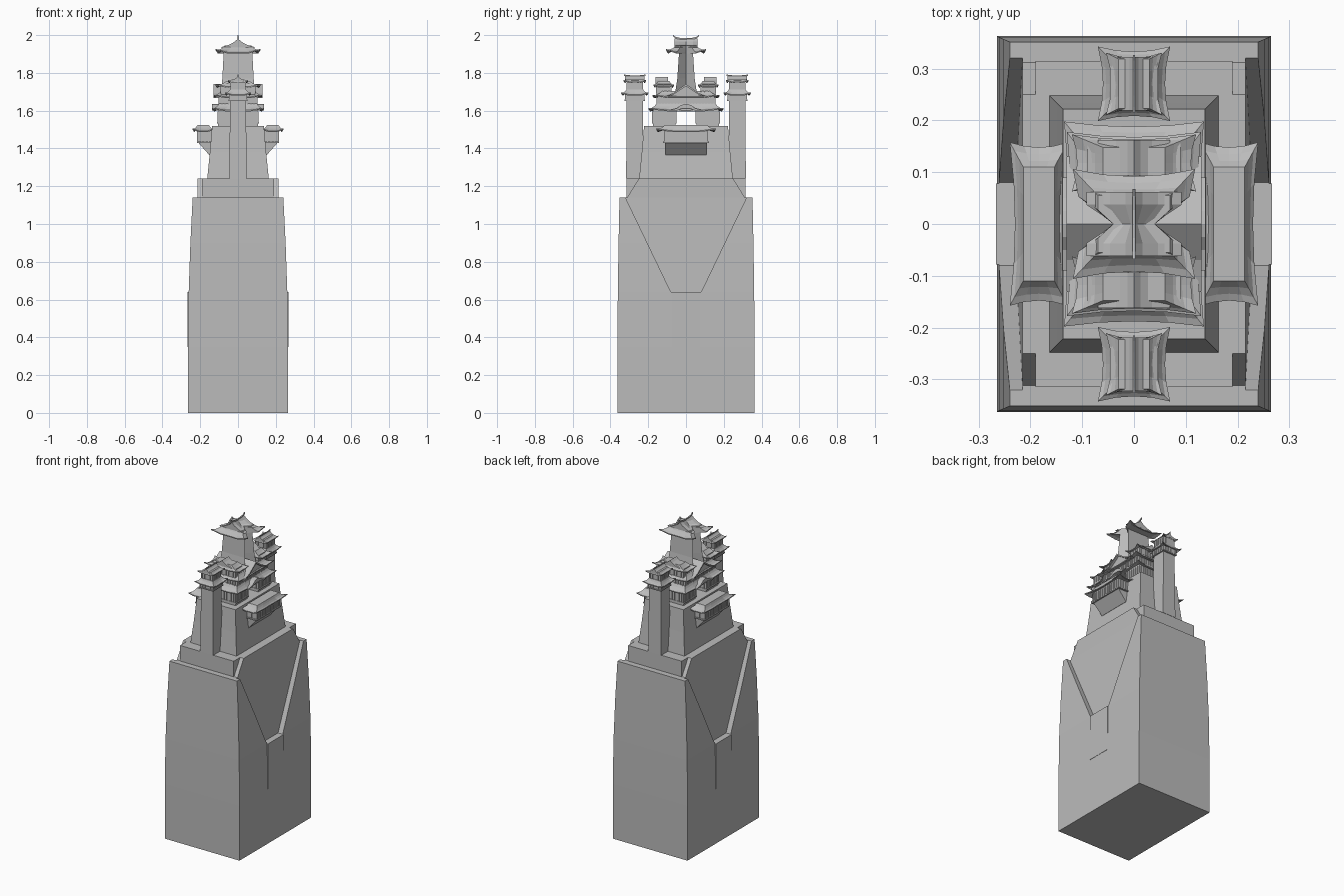
import bpy, bmesh

if "Cube" in bpy.data.objects:
    bpy.data.objects.remove(bpy.data.objects["Cube"], do_unlink=True)

GREY = (0.5, 0.5, 0.5, 1)
stone = bpy.data.materials.new("plain grey")
stone.use_nodes = True
stone.diffuse_color = GREY
stone.node_tree.nodes["Principled BSDF"].inputs["Base Color"].default_value = GREY


def loft(name, rings):
    """Skin a stack of equal-length rings and cap both ends."""
    bm = bmesh.new()
    rows = [[bm.verts.new(p) for p in ring] for ring in rings]
    n = len(rows[0])
    for a, b in zip(rows, rows[1:]):
        for i in range(n):
            j = (i + 1) % n
            bm.faces.new((a[i], a[j], b[j], b[i]))
    bm.faces.new(rows[0][::-1])
    bm.faces.new(rows[-1])
    bmesh.ops.remove_doubles(bm, verts=bm.verts, dist=1e-5)
    bmesh.ops.recalc_face_normals(bm, faces=bm.faces)
    me = bpy.data.meshes.new(name)
    bm.to_mesh(me)
    bm.free()
    me.materials.append(stone)
    ob = bpy.data.objects.new(name, me)
    bpy.context.collection.objects.link(ob)
    return ob


def rect(hx, hy, z, cx=0, cy=0):
    return [(cx + sx * hx, cy + sy * hy, z) for sx, sy in ((-1, -1), (1, -1), (1, 1), (-1, 1))]


def tower(name, sections, cx=0, cy=0):
    """Rectangular tapering block from (half x, half y, z) sections."""
    return loft(name, [rect(*s, cx, cy) for s in sections])


def prism(name, profile, x0, x1):
    """Profile of (y, z) points pushed along x."""
    return loft(name, [[(x, y, z) for y, z in profile] for x in (x0, x1)])


def roof_ring(hx, hy, z, lift, bow, cx, cy, notch):
    """Rectangle whose corners sweep up and whose sides bow in."""
    ring = []
    for side in range(4):
        for t in (-1, -.5, 0, .5):
            b = bow * (1 - t * t)
            x, y = ((t * hx, b - hy), (hx - b, t * hy), (-t * hx, hy - b), (b - hx, -t * hy))[side]
            if notch and side % 2 and t == 0:
                x = max(-notch, min(notch, x))
            ring.append((cx + x, cy + y, z + lift * t ** 4))
    return ring


def roof(name, eave, top, z0, z1, cx=0, cy=0, lift=.012, bow=.01, notch=0):
    """Concave hipped roof with a thin eave edge."""
    (ex, ey), (tx, ty) = eave, top
    ux, uy = ex * .75, ey * .75
    specs = [(ux, uy, z0 + .004, 0, 0), (ex, ey, z0 - .006, lift, bow), (ex, ey, z0, lift, bow)]
    for f, h in ((.35, .2), (.7, .55), (1, 1)):
        specs.append((ex + (tx - ex) * f, ey + (ty - ey) * f, z0 + (z1 - z0) * h,
                      lift * (1 - f) ** 2, bow * (1 - f)))
    return loft(name, [roof_ring(*s, cx, cy, notch) for s in specs])


def gable(name, half, length, z0, z1, cy=0, waist=None):
    """Curved gable with its ridge along y, optionally pinched in the middle."""
    rings = []
    for k in (-1, -.6, 0, .6, 1):
        w = waist if waist and k == 0 else half
        shape = [(-1, 0), (-.5, .3), (-.18, .65), (0, 1), (.18, .65), (.5, .3), (1, 0)]
        rings.append([(w * x, cy + k * length, z0 + (z1 - z0) * h) for x, h in shape])
    return loft(name, rings)


def ridge(name, length, z, rise, cy=0, w=.003):
    """Ridge beam with upturned ends."""
    return loft(name, [[(-w, cy + k * length, z + rise * k ** 4 - .008),
                        (w, cy + k * length, z + rise * k ** 4 - .008),
                        (w, cy + k * length, z + rise * k ** 4),
                        (-w, cy + k * length, z + rise * k ** 4)]
                       for k in (-1, -.8, -.4, 0, .4, .8, 1)])


def posts(name, hx, hy, z0, z1, cx=0, cy=0, step=.016):
    """Row of narrow window posts around a rectangular storey."""
    bm = bmesh.new()
    spots = []
    for s in (-1, 1):
        nx, ny = int(2 * hx / step), int(2 * hy / step)
        spots += [(-hx + 2 * hx * i / nx, s * hy) for i in range(nx + 1)]
        spots += [(s * hx, -hy + 2 * hy * i / ny) for i in range(1, ny)]
    for x, y in spots:
        cube = bmesh.ops.create_cube(bm, size=1)["verts"]
        bmesh.ops.scale(bm, vec=(.005, .005, z1 - z0), verts=cube)
        bmesh.ops.translate(bm, vec=(cx + x, cy + y, (z0 + z1) / 2), verts=cube)
    me = bpy.data.meshes.new(name)
    bm.to_mesh(me)
    bm.free()
    me.materials.append(stone)
    bpy.context.collection.objects.link(bpy.data.objects.new(name, me))


# Tall cliff with a V-shaped recess cut into each flank
cliff = tower("cliff", [(.265, .363, 0), (.265, .363, .35), (.261, .361, .64),
                        (.252, .357, .9), (.24, .352, 1.14)])
for s, side in ((1, "left"), (-1, "right")):
    vee = [(-.08, .64), (.08, .64), (.335, 1.17), (-.335, 1.17)]
    inner = [(s * (.228 - .026 * (z - .64)), y, z) for y, z in vee]
    cutter = loft(side + "_recess_cutter", [inner, [(s * .4, y, z) for y, z in vee]])
    cutter.hide_render = True
    cutter.hide_set(True)
    cut = cliff.modifiers.new(side + " recess", "BOOLEAN")
    cut.operation, cut.solver, cut.object = "DIFFERENCE", "EXACT", cutter
    prism(side + "_recess_ledge", [(-.078, .35), (.078, .35), (.078, .64), (-.078, .64)],
          s * .22, s * .267)

# Terrace and sloping stone base
tower("terrace", [(.19, .315, 1.1), (.19, .315, 1.24)])
prism("terrace_flanks", [(-.318, 1.13), (.318, 1.13), (.25, 1.24), (-.25, 1.24)], -.215, .215)
tower("stone_base", [(.163, .248, 1.24), (.149, .234, 1.38), (.137, .222, 1.52)])

# Overhanging side galleries
for s, side in ((1, "left"), (-1, "right")):
    loft(side + "_gallery_corbel", [rect(.012, .108, 1.365, s * .14), rect(.035, .112, 1.43, s * .175)])
    tower(side + "_gallery_sill", [(.043, .122, 1.43), (.043, .122, 1.437)], s * .175)
    tower(side + "_gallery_wall", [(.037, .112, 1.435), (.037, .112, 1.5)], s * .175)
    posts(side + "_gallery_posts", .039, .114, 1.437, 1.49, s * .175)
    roof(side + "_gallery_roof", (.056, .158), (.03, .11), 1.493, 1.525, s * .184)

# Slender front and back watchtowers
for s, end in ((1, "back"), (-1, "front")):
    c = s * .271
    tower(end + "_watchtower_shaft", [(.046, .046, 1.24), (.042, .043, 1.66)], cy=c)
    tower(end + "_watchtower_sill", [(.05, .054, 1.652), (.05, .054, 1.658)], cy=c)
    tower(end + "_watchtower_lower_room", [(.045, .048, 1.655), (.045, .048, 1.69)], cy=c)
    posts(end + "_lower_room_posts", .046, .049, 1.658, 1.685, cy=c)
    roof(end + "_watchtower_lower_roof", (.07, .072), (.042, .044), 1.685, 1.712, cy=c)
    tower(end + "_watchtower_upper_room", [(.037, .04, 1.7), (.037, .04, 1.757)], cy=c)
    posts(end + "_upper_room_posts", .038, .041, 1.71, 1.75, cy=c)
    roof(end + "_watchtower_upper_roof", (.054, .06), (.03, .048), 1.752, 1.768, cy=c, lift=.01)
    gable(end + "_watchtower_gable", .046, .052, 1.755, 1.785, cy=c)
    ridge(end + "_watchtower_ridge", .056, 1.787, .005, cy=c, w=.002)

# Keep: two lower halls joined above an open passage
for s, end in ((1, "back"), (-1, "front")):
    tower(end + "_lower_hall", [(.105, .06, 1.52), (.105, .06, 1.61)], cy=s * .115)
    posts(end + "_lower_hall_posts", .107, .062, 1.54, 1.595, cy=s * .115)
    tower(end + "_hall_sill", [(.112, .064, 1.533), (.112, .064, 1.54)], cy=s * .115)
    tower(end + "_upper_hall", [(.09, .038, 1.685), (.09, .038, 1.74)], cy=s * .118)
    posts(end + "_upper_hall_posts", .091, .039, 1.69, 1.73, cy=s * .118)
    roof(end + "_upper_hall_roof", (.12, .055), (.06, .03), 1.727, 1.757, cy=s * .118)
    gable(end + "_upper_hall_gable", .07, .034, 1.742, 1.778, cy=s * .128)
roof("lower_keep_roof", (.135, .198), (.1, .155), 1.602, 1.638)
tower("middle_hall", [(.1, .152, 1.625), (.1, .152, 1.68)])
posts("middle_hall_posts", .102, .154, 1.635, 1.67)
roof("middle_keep_roof", (.13, .178), (.09, .125), 1.672, 1.705)

# Cross gables facing both sides, and curved canopies above the passage
big = [(-.13, 1.668), (-.07, 1.69), (0, 1.742), (.07, 1.69), (.13, 1.668),
       (.07, 1.682), (0, 1.73), (-.07, 1.682)]
prism("side_gable_roof", big, -.13, .13)
prism("side_gable_wall", [(-.11, 1.668), (.11, 1.668), (.07, 1.684), (0, 1.732), (-.07, 1.684)], -.115, .115)
prism("passage_canopy", [(-.09, 1.602), (-.05, 1.612), (-.025, 1.63), (0, 1.636), (.025, 1.63),
                         (.05, 1.612), (.09, 1.602), (.05, 1.6), (.02, 1.612), (-.02, 1.612),
                         (-.05, 1.6)], -.138, .138)

# Top tower with pinched sides
loft("top_tower", [[(-x, -y, z), (x, -y, z), (.037, 0, z), (x, y, z), (-x, y, z), (-.037, 0, z)]
                   for x, y, z in ((.09, .058, 1.69), (.083, .046, 1.77), (.075, .036, 1.92))])
roof("top_roof_skirt", (.118, .106), (.07, .055), 1.908, 1.945, lift=.018, bow=.014, notch=.04)
gable("top_roof_gable", .092, .062, 1.935, 1.982, waist=.036)
ridge("top_roof_ridge", .068, 1.984, .016)
